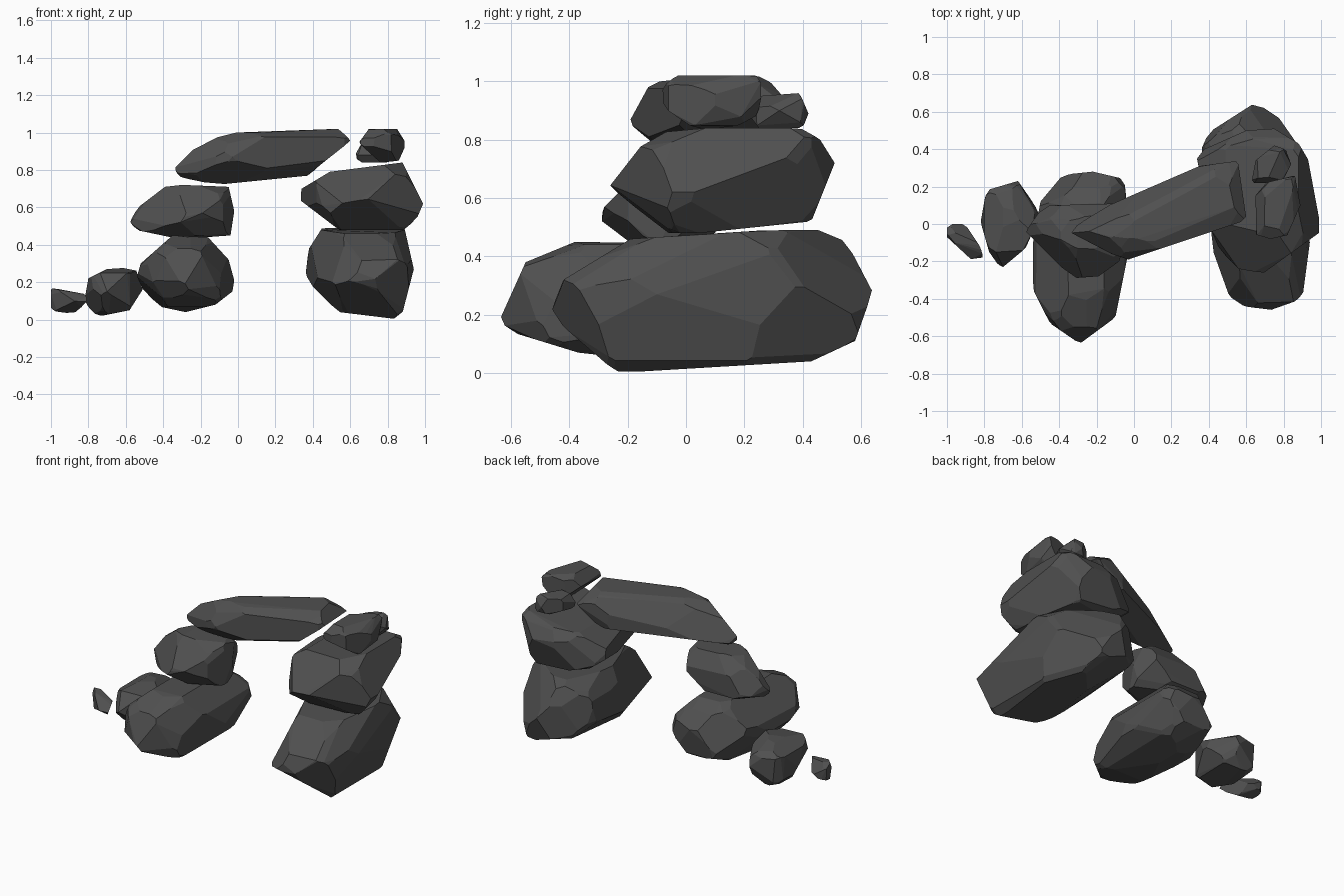
import bpy
import bmesh
import random
from math import radians
from itertools import product
from mathutils import Euler, Vector
from mathutils.geometry import convex_hull_2d

random.seed(4)
PERCENT = 0.01
GROUND = Vector()
MIDDLE = Vector((0, 0, 0.51))

default_cube = bpy.data.objects.get("Cube")
if default_cube:
    bpy.data.objects.remove(default_cube, do_unlink=True)

# One dark stone colour for every boulder
stone = bpy.data.materials.new("dark grey stone")
stone.use_nodes = True
stone_colour = (0.08, 0.08, 0.08, 1)
stone.diffuse_color = stone_colour
stone.node_tree.nodes["Principled BSDF"].inputs["Base Color"].default_value = stone_colour

# Carving directions: tilt, turn and the origin of each outline
DIRECTIONS = {
    "front": (90, 0, GROUND),
    "side": (90, 90, GROUND),
    "top": (0, 0, GROUND),
    "front_corner": (65, 35, MIDDLE),
    "back_corner": (65, 215, MIDDLE),
    "under_corner": (120, 140, MIDDLE),
}


def convex_solid(points):
    """Wrap a closed convex mesh around the points."""
    solid = bmesh.new()
    for point in points:
        solid.verts.new(point)
    bmesh.ops.convex_hull(solid, input=solid.verts)
    loose = [vert for vert in solid.verts if not vert.link_faces]
    bmesh.ops.delete(solid, geom=loose, context="VERTS")
    return solid


def slice_off(points, origin, normal):
    """Remove everything on the outer side of a plane."""
    solid = convex_solid(points)
    geometry = solid.verts[:] + solid.edges[:] + solid.faces[:]
    bmesh.ops.bisect_plane(solid, geom=geometry, dist=0.0001, plane_co=origin,
                           plane_no=normal, clear_outer=True)
    remaining = [vert.co.copy() for vert in solid.verts]
    solid.free()
    return remaining


def trim_to_outline(points, outline, tilt, turn, origin):
    """Cut the stone to a convex outline extruded along one direction."""
    frame = Euler((radians(tilt), 0, radians(turn))).to_matrix()
    corners = [Vector(corner) * PERCENT for corner in outline]
    corners = [corners[index] for index in convex_hull_2d(corners)]
    middle = sum(corners, Vector((0, 0))) / len(corners)
    for start, end in zip(corners, corners[1:] + corners[:1]):
        edge = end - start
        outward = Vector((edge.y, -edge.x))
        if outward.dot(start - middle) < 0:
            outward.negate()
        normal = frame @ outward.normalized().to_3d()
        points = slice_off(points, origin + frame @ start.to_3d(), normal)
    return points


def knock_off_corners(points, amount):
    """Chip the eight diagonal corners of the stone."""
    low = Vector([min(point[axis] for point in points) for axis in range(3)])
    high = Vector([max(point[axis] for point in points) for axis in range(3)])
    centre, size = (low + high) / 2, high - low
    for signs in product((-1, 1), repeat=3):
        normal = Vector([sign / length for sign, length in zip(signs, size)])
        farthest = max(points, key=lambda point: normal.dot(point - centre))
        depth = 1 - amount * random.uniform(0.6, 1.3)
        points = slice_off(points, centre + (farthest - centre) * depth, normal)
    return points


def boulder(name, **outlines):
    """Carve a faceted boulder from its outlines in several directions."""
    points = [Vector(corner) * 2 for corner in product((-1, 1), repeat=3)]
    for direction, outline in outlines.items():
        points = trim_to_outline(points, outline, *DIRECTIONS[direction])
    points = knock_off_corners(points, 0.03)

    # Merge slivers into broad flat facets
    solid = convex_solid(points)
    bmesh.ops.remove_doubles(solid, verts=solid.verts, dist=0.018)
    merged = [vert.co.copy() for vert in solid.verts]
    solid.free()
    solid = convex_solid(merged)
    bmesh.ops.dissolve_limit(solid, angle_limit=radians(5), verts=solid.verts, edges=solid.edges)
    bmesh.ops.recalc_face_normals(solid, faces=solid.faces)
    mesh = bpy.data.meshes.new(name)
    solid.to_mesh(mesh)
    solid.free()
    mesh.materials.append(stone)
    bpy.context.collection.objects.link(bpy.data.objects.new(name, mesh))


# Left pillar of the arch: two large boulders
boulder("left_pillar_base",
        front=[(36, 26), (38, 38), (45, 49), (89, 49), (94, 27), (87, 0), (54, 4), (38, 19)],
        side=[(-46, 22), (-42, 32), (-19, 46), (43, 50), (55, 45), (64, 28), (58, 11), (43, 4),
              (-24, 0), (-37, 8)],
        top=[(44, -27), (52, -43), (73, -46), (90, -40), (94, -10), (90, 42), (80, 55), (65, 65),
             (40, 49), (36, 40)],
        front_corner=[(19, -55), (55, -74), (85, -56), (96, -27), (86, -10), (75, 2), (45, -6),
                      (37, -22)],
        back_corner=[(-98, -36), (-89, -40), (-67, -39), (-39, -26), (-20, -3), (-30, 13),
                     (-35, 20), (-85, 20), (-97, -15)],
        under_corner=[(-93, -4), (-82, -27), (-63, -31), (-47, -28), (-3, 3), (0, 7), (-3, 25),
                      (-10, 36), (-35, 38), (-58, 33)])
boulder("left_pillar_upper",
        front=[(33, 64), (34, 70), (49, 79), (88, 84), (99, 62), (93, 48), (54, 48)],
        side=[(-31, 62), (-28, 72), (-7, 84), (40, 84), (46, 80), (51, 72), (43, 52), (-5, 47),
              (-14, 48)],
        top=[(33, 38), (60, 50), (75, 51), (88, 43), (95, 32), (100, -4), (64, -30), (52, -28),
             (42, -5)],
        front_corner=[(23, -10), (27, 3), (39, 20), (60, 35), (90, 27), (97, 21), (96, 10),
                      (81, -16), (72, -25), (26, -19)],
        back_corner=[(-98, 36), (-91, 6), (-69, 1), (-48, 3), (-30, 24), (-32, 32), (-60, 50),
                     (-90, 48)],
        under_corner=[(-82, 38), (-68, 58), (-43, 72), (-26, 69), (-10, 55), (-3, 37), (-5, 25),
                      (-40, 10), (-70, 24)])

# Two small stones resting on the left pillar
boulder("front_cap_stone",
        front=[(62, 91), (70, 102), (85, 102), (90, 94), (86, 85), (69, 83)],
        side=[(-9, 92), (-8, 98), (-4, 102), (25, 102), (27, 95), (23, 86), (18, 83), (0, 84)],
        top=[(62, 9), (66, 21), (86, 26), (89, 10), (82, -6), (73, -8), (63, -5)],
        front_corner=[(48, 21), (53, 14), (71, 10), (89, 24), (90, 28), (85, 35), (60, 34),
                      (50, 27)],
        back_corner=[(-86, 53), (-85, 59), (-62, 66), (-49, 59), (-50, 45), (-80, 45)],
        under_corner=[(-68, 58), (-66, 68), (-50, 81), (-41, 76), (-40, 65), (-55, 55)])
boulder("back_cap_stone",
        front=[(62, 87), (66, 94), (78, 96), (84, 90), (80, 84), (66, 84)],
        side=[(22, 88), (25, 95), (39, 96), (42, 89), (40, 84), (25, 84)],
        top=[(62, 18), (65, 34), (75, 42), (81, 40), (84, 32), (80, 24)],
        back_corner=[(-91, 41), (-88, 46), (-66, 50), (-64, 46), (-66, 38), (-81, 34),
                     (-88, 36)])

# Long slab bridging the two pillars
boulder("bridge_slab",
        front=[(-35, 80), (-33, 86), (-17, 96), (-1, 100), (54, 102), (60, 100), (61, 92),
               (38, 77), (-12, 72), (-31, 75)],
        side=[(-20, 82), (-19, 87), (-13, 98), (-9, 100), (10, 102), (27, 102), (34, 94),
              (30, 81), (10, 73), (-10, 72)],
        top=[(-35, -4), (-18, 8), (35, 31), (57, 34), (61, 29), (61, 5), (57, 1), (-3, -19),
             (-12, -16)],
        front_corner=[(-32, 35), (-26, 40), (1, 45), (11, 45), (51, 44), (63, 39), (64, 36),
                      (48, 25), (36, 18), (-14, 19), (-29, 30)],
        back_corner=[(-66, 28), (-65, 40), (-49, 56), (-2, 50), (13, 43), (31, 20), (28, 16),
                     (17, 19), (-27, 24)],
        under_corner=[(-45, 65), (-23, 69), (-14, 67), (9, 37), (23, 13), (20, 8), (-40, 35)])

# Right pillar of the arch
boulder("right_pillar_upper",
        front=[(-58, 53), (-56, 58), (-39, 71), (-30, 72), (-5, 71), (-2, 58), (-4, 45),
               (-31, 43), (-55, 48)],
        side=[(-30, 51), (-28, 57), (-13, 72), (4, 72), (12, 60), (10, 48), (0, 43), (-20, 45)],
        top=[(-58, -4), (-51, 6), (-45, 10), (-8, 11), (-2, -3), (-8, -20), (-19, -28),
             (-33, -29)],
        front_corner=[(-51, 12), (-40, 25), (-25, 28), (-10, 26), (1, 16), (3, 12), (-4, -6),
                      (-10, -8), (-42, -6), (-47, 0)],
        back_corner=[(-3, 10), (2, 19), (30, 18), (36, 13), (50, -10), (49, -14), (29, -16),
                     (11, -11), (-2, 3)],
        under_corner=[(-9, -7), (-1, 13), (15, 17), (36, 1), (43, -14), (41, -20), (30, -25),
                      (5, -20)])
boulder("right_pillar_base",
        front=[(-54, 23), (-52, 30), (-35, 45), (-16, 44), (-5, 32), (-2, 21), (-3, 15),
               (-12, 8), (-28, 4), (-47, 8)],
        side=[(-64, 18), (-63, 15), (-55, 38), (-38, 45), (15, 44), (28, 30), (25, 13), (10, 4),
              (-10, 4), (-37, 7)],
        top=[(-29, -64), (-45, -53), (-54, -35), (-54, -10), (-48, 23), (-41, 26), (-22, 28),
             (-5, 24), (-2, -10), (-10, -50)],
        front_corner=[(-68, -28), (-67, -35), (-57, -47), (-37, -51), (-20, -46), (-2, -31),
                      (8, -14), (6, -6), (-1, 0), (-20, 5), (-45, 2), (-61, -12)],
        back_corner=[(-9, -35), (-6, -23), (11, -12), (30, 2), (56, 1), (65, -6), (67, -21),
                     (61, -29), (40, -46), (25, -52), (2, -50)],
        under_corner=[(-24, -52), (-22, -43), (-12, -25), (6, -10), (18, -7), (36, -10),
                      (46, -32), (39, -43), (24, -62), (1, -66), (-19, -64)])

# Fallen stones trailing away from the right pillar
boulder("fallen_stone",
        front=[(-82, 11), (-80, 22), (-70, 27), (-55, 28), (-51, 16), (-58, 5), (-73, 2),
               (-79, 4)],
        side=[(-23, 15), (-15, 25), (5, 28), (20, 24), (23, 15), (17, 3), (-10, 2)],
        top=[(-82, 1), (-79, 18), (-62, 23), (-57, 16), (-50, 5), (-58, -13), (-70, -23),
             (-76, -20)],
        back_corner=[(37, -55), (39, -43), (46, -33), (61, -30), (69, -33), (72, -45),
                     (61, -65), (48, -67), (39, -60)],
        under_corner=[(35, -55), (37, -41), (62, -37), (71, -43), (70, -58), (59, -66),
                      (46, -68), (36, -61)])
boulder("small_fallen_stone",
        front=[(-100, 5), (-100, 17), (-83, 14), (-80, 12), (-83, 5), (-91, 3)],
        side=[(-19, 10), (-10, 16), (-4, 17), (0, 14), (0, 7), (-10, 3)],
        top=[(-100, -2), (-100, -7), (-87, -19), (-80, -18), (-83, -8), (-91, 0), (-97, 0)],
        front_corner=[(-87, -16), (-85, -9), (-81, -10), (-74, -17), (-77, -25), (-86, -21)],
        back_corner=[(73, -52), (76, -47), (83, -48), (86, -56), (85, -63), (80, -65),
                     (74, -59)])
